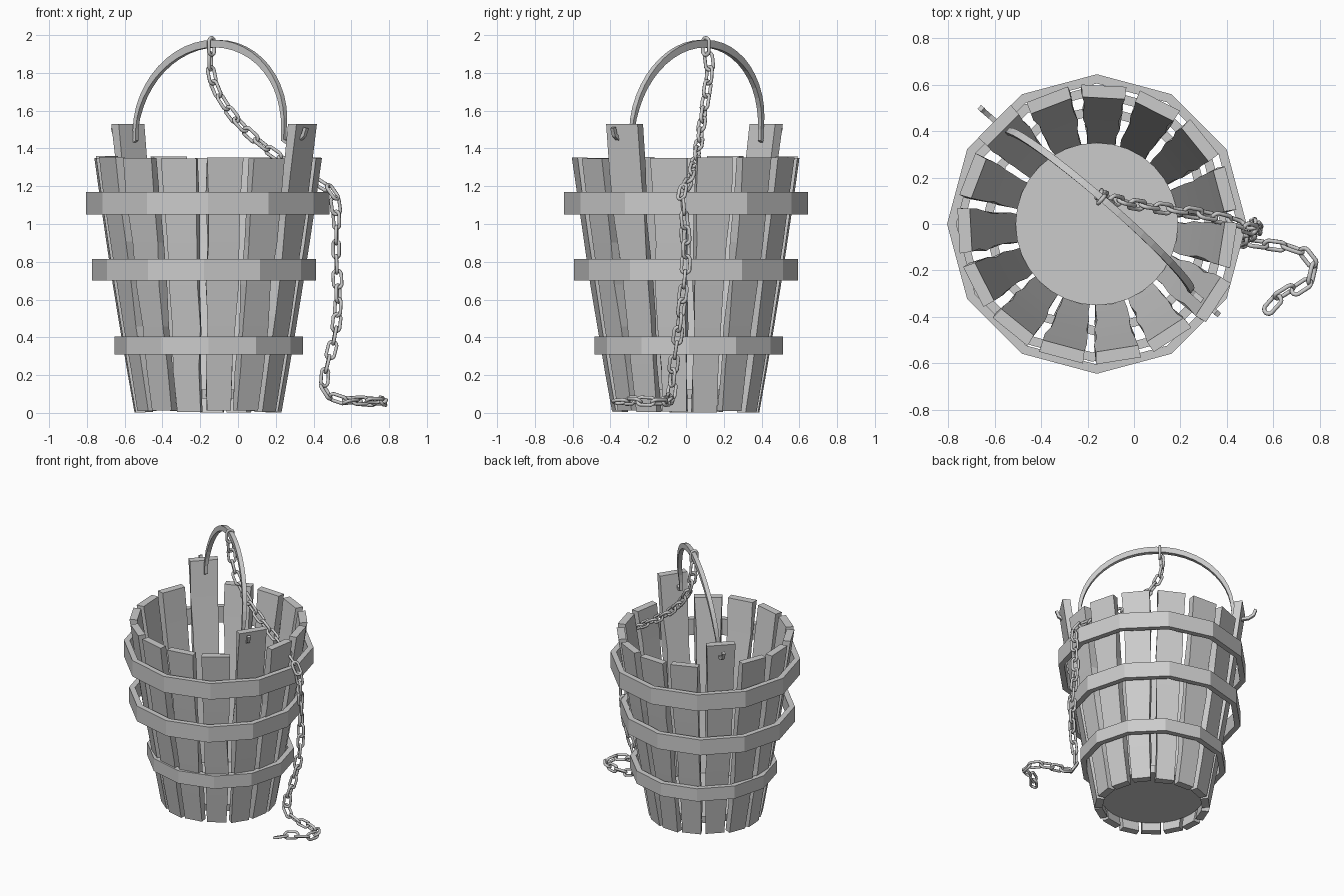
import bpy, bmesh, math, random
from mathutils import Vector, Matrix

if "Cube" in bpy.data.objects:
    bpy.data.objects.remove(bpy.data.objects["Cube"])

random.seed(4)
CX = -0.16                       # bucket axis
N = 15                           # staves
TALL = (2, 10)                   # filled below by angle


def make(name, bm, smooth=False):
    bmesh.ops.recalc_face_normals(bm, faces=bm.faces)
    me = bpy.data.meshes.new(name)
    bm.to_mesh(me)
    bm.free()
    ob = bpy.data.objects.new(name, me)
    bpy.context.collection.objects.link(ob)
    if smooth:
        for p in me.polygons:
            p.use_smooth = True
    return ob


def skin(bm, rings, closed):
    """Bridge a list of point rings into a tube."""
    vs = [[bm.verts.new(p) for p in r] for r in rings]
    n, k = len(vs), len(vs[0])
    for i in range(n if closed else n - 1):
        a, b = vs[i], vs[(i + 1) % n]
        for j in range(k):
            bm.faces.new((a[j], a[(j + 1) % k], b[(j + 1) % k], b[j]))
    if not closed:
        bm.faces.new(vs[0])
        bm.faces.new(vs[-1])


# Staves: tapered, leaning boards with worn edges
def stave(name, ang, top):
    bm = bmesh.new()
    rings = []
    z0 = random.uniform(0.0, 0.015)
    levels = 7
    for i in range(levels):
        t = i / (levels - 1)
        z = z0 + (top - z0) * t
        k = z / 1.355
        ro = 0.385 + 0.212 * k + 0.008 * math.sin(math.pi * t)
        ri = ro - 0.053
        w = 0.064 + 0.033 * k
        j = 0.009 if 0 < i < levels - 1 else 0.003
        l, r, l2, r2 = (random.uniform(-j, j) for _ in range(4))
        rings.append([(ro, -w + l, z), (ro, w + r, z),
                      (ri, w - 0.004 + r2, z), (ri, -w + 0.004 + l2, z)])
    skin(bm, rings, False)
    ob = make(name, bm)
    ob.location = (CX, 0, 0)
    ob.rotation_euler = (0, 0, math.radians(ang))


for i in range(N):
    ang = 87 - 24 * i
    tall = ang in (-33, -225)    # the two boards that carry the handle
    stave("handle_stave" if tall else "stave", ang, 1.53 if tall else 1.355 + random.uniform(-0.008, 0.005))

# Bottom board
bm = bmesh.new()
bmesh.ops.create_cone(bm, cap_ends=True, segments=32, radius1=0.345, radius2=0.35, depth=0.05,
                      matrix=Matrix.Translation((CX, 0, 0.1)))
make("bottom_board", bm)

# Twelve-sided hoops
for name, x, y, r, z0, z1 in (("top_hoop", -0.16, 0, 0.645, 1.05, 1.17),
                              ("middle_hoop", -0.18, 0, 0.593, 0.70, 0.815),
                              ("lower_hoop", -0.155, 0.015, 0.499, 0.31, 0.405)):
    bm = bmesh.new()
    rings = []
    for i in range(12):
        c, s = math.cos(i * math.pi / 6), math.sin(i * math.pi / 6)
        rings.append([(x + q * c, y + q * s, z) for q, z in
                      ((r, z0), (r, z1), (r - 0.04, z1), (r - 0.04, z0))])
    skin(bm, rings, True)
    make(name, bm)

# Handle: arched strap whose ends pass through the tall staves and hook upward
D = Vector((0.755, -0.655, 0)).normalized()
L = Vector((0.655, 0.755, 0)).normalized()
M = Vector((-0.15, 0.055, 0))
hook = [(-0.675, 1.51), (-0.66, 1.47), (-0.625, 1.445), (-0.545, 1.432), (-0.518, 1.445)]
arch = [(-0.52 * math.cos(math.pi * i / 24), 1.5 + 0.455 * math.sin(math.pi * i / 24)) for i in range(25)]
path = hook + arch + [(-s, z) for s, z in reversed(hook)]
rings = []
for i, (s, z) in enumerate(path):
    a, b = path[max(i - 1, 0)], path[min(i + 1, len(path) - 1)]
    t = Vector((b[0] - a[0], b[1] - a[1])).normalized()
    up = max(0, z - 1.5) / 0.455
    c = M + D * s + L * 0.05 * up + Vector((0, 0, z))
    nrm = D * -t.y + Vector((0, 0, t.x))
    h, w = 0.010 + 0.010 * up, 0.011 + 0.004 * min(1, up * 4)
    rings.append([c + nrm * h + L * w, c + nrm * h - L * w, c - nrm * h - L * w, c - nrm * h + L * w])
bm = bmesh.new()
skin(bm, rings, False)
make("handle", bm)

# Chain: path from the handle, over the rim, down to the ground
P = [Vector(p) for p in (
    (-0.14, 0.105, 1.94), (-0.145, 0.125, 1.83), (-0.11, 0.11, 1.70), (0.0, 0.085, 1.54),
    (0.14, 0.065, 1.41), (0.30, 0.04, 1.30), (0.43, 0.01, 1.215), (0.50, -0.02, 1.17),
    (0.52, -0.01, 1.05), (0.52, 0.0, 0.82), (0.53, -0.02, 0.60), (0.51, -0.045, 0.40),
    (0.465, -0.07, 0.22), (0.46, -0.075, 0.12), (0.53, -0.085, 0.075), (0.62, -0.095, 0.065),
    (0.72, -0.12, 0.06), (0.77, -0.18, 0.06), (0.74, -0.26, 0.065), (0.65, -0.29, 0.065),
    (0.60, -0.34, 0.06), (0.59, -0.42, 0.055))]
dense = []
for i in range(len(P) - 1):
    a, b, c, d = P[max(i - 1, 0)], P[i], P[i + 1], P[min(i + 2, len(P) - 1)]
    for k in range(20):
        t = k / 20
        dense.append(0.5 * (2 * b + (c - a) * t + (2 * a - 5 * b + 4 * c - d) * t * t
                            + (3 * b - a - 3 * c + d) * t ** 3))
PITCH = 0.077
spots, run = [dense[0]], 0
for a, b in zip(dense, dense[1:]):
    run += (b - a).length
    if run >= PITCH:
        spots.append(b)
        run -= PITCH


def link(bm, mat, half, wide, wire):
    """Oval ring, long axis z."""
    rings = []
    for i in range(14):
        a = 2 * math.pi * (i + 0.5) / 14
        out = Vector((math.cos(a), 0, math.sin(a)))
        c = out * wide + Vector((0, 0, math.copysign(half - wide, out.z)))
        rings.append([mat @ (c + out * wire * math.cos(u) + Vector((0, wire * math.sin(u), 0)))
                      for u in (2 * math.pi * j / 7 for j in range(7))])
    skin(bm, rings, True)


bm = bmesh.new()
for i, p in enumerate(spots):
    t = spots[min(i + 1, len(spots) - 1)] - spots[max(i - 1, 0)]
    q = t.to_track_quat('Z', 'Y').to_matrix().to_4x4()
    twist = math.radians(25 + 90 * (i % 2) + random.uniform(-12, 12))
    if i == 0:                   # first link wraps the strap
        q, twist = Matrix.Identity(4), math.atan2(L.y, L.x)
    link(bm, Matrix.Translation(p) @ q @ Matrix.Rotation(twist, 4, 'Z'), 0.046, 0.022, 0.0095)
make("chain", bm, True)
